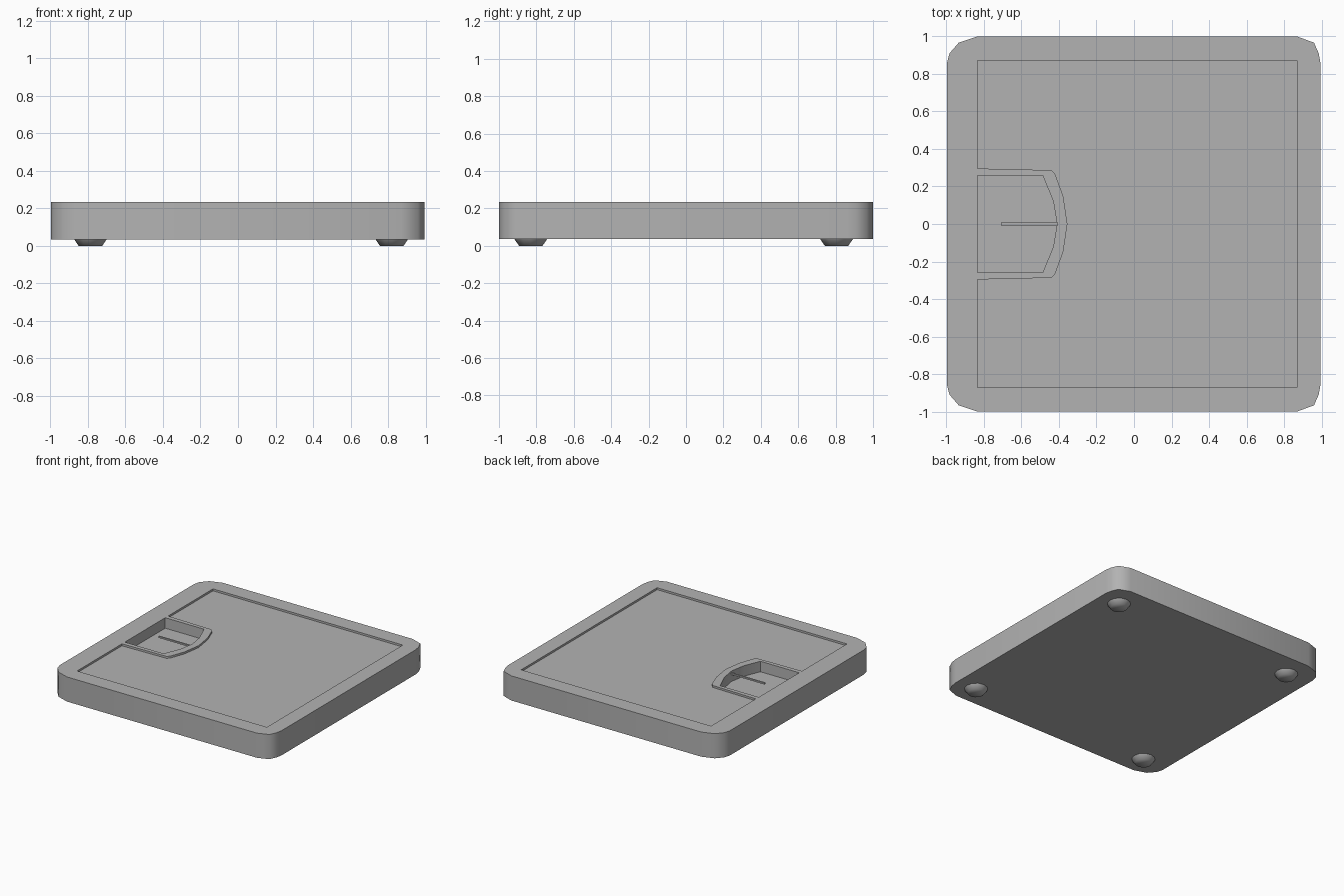
import bpy, bmesh

if "Cube" in bpy.data.objects:
    bpy.data.objects.remove(bpy.data.objects["Cube"])

grey = bpy.data.materials.new("dark_grey")
grey.diffuse_color = (0.45, 0.45, 0.45, 1)
grey.use_nodes = True
grey.node_tree.nodes["Principled BSDF"].inputs["Base Color"].default_value = grey.diffuse_color


def prism(name, outline, z0, z1):
    """Extrude a closed xy outline from z0 up to z1."""
    bm = bmesh.new()
    face = bm.faces.new([bm.verts.new((x, y, z0)) for x, y in outline])
    top = bmesh.ops.extrude_face_region(bm, geom=[face])["geom"]
    bmesh.ops.translate(bm, vec=(0, 0, z1 - z0),
                        verts=[v for v in top if isinstance(v, bmesh.types.BMVert)])
    bmesh.ops.recalc_face_normals(bm, faces=bm.faces)
    mesh = bpy.data.meshes.new(name)
    bm.to_mesh(mesh)
    bm.free()
    mesh.materials.append(grey)
    obj = bpy.data.objects.new(name, mesh)
    bpy.context.collection.objects.link(obj)
    return obj


def mirror_y(half):
    """Close a half outline (y >= 0) with its reflection in y."""
    return half + [(x, -y) for x, y in reversed(half) if y > 0]


def cut(target, cutter):
    """Subtract the cutter, bake the result and remove the cutter."""
    mod = target.modifiers.new("cut", 'BOOLEAN')
    mod.operation = 'DIFFERENCE'
    mod.solver = 'EXACT'
    mod.object = cutter
    bpy.context.view_layer.update()
    graph = bpy.context.evaluated_depsgraph_get()
    mesh = bpy.data.meshes.new_from_object(target.evaluated_get(graph))
    target.modifiers.clear()
    target.data = mesh
    bpy.data.objects.remove(cutter)


def smooth(obj, angle):
    bpy.ops.object.select_all(action='DESELECT')
    obj.select_set(True)
    bpy.context.view_layer.objects.active = obj
    bpy.ops.object.shade_smooth_by_angle(angle=angle)


BOTTOM, TOP = 0.035, 0.235

# Body: slab with rounded corners
body = prism("scale_body", mirror_y([
    (-0.997, 0.86), (-0.984, 0.91), (-0.935, 0.967), (-0.835, 1.0),
    (0.87, 1.0), (0.96, 0.967), (0.985, 0.91), (0.994, 0.86)]), BOTTOM, TOP)

# Shallow standing mat recess, wrapping around the display rim
cut(body, prism("mat_cutter", mirror_y([
    (-0.355, 0.0), (-0.378, 0.15), (-0.42, 0.265), (-0.44, 0.287),
    (-0.835, 0.296), (-0.835, 0.872), (0.87, 0.872)]), TOP - 0.016, 0.3))

# Deep display window with a curved inner end
cut(body, prism("window_cutter", mirror_y([
    (-0.835, 0.259), (-0.487, 0.259), (-0.43, 0.12), (-0.41, 0.0)]), 0.15, 0.3))
smooth(body, 0.95)

# Pointer needle hanging from the curved end of the window
prism("pointer_needle", mirror_y([(-0.71, 0.007), (-0.405, 0.007)]), 0.207, 0.219)

# Four tapered feet
for x, side in ((-0.787, "left"), (0.82, "right")):
    for y, end in ((-0.83, "front"), (0.805, "back")):
        bpy.ops.mesh.primitive_cone_add(vertices=12, radius1=0.063, radius2=0.088,
                                        depth=BOTTOM + 0.002,
                                        location=(x, y, (BOTTOM + 0.002) / 2))
        foot = bpy.context.object
        foot.name = f"foot_{end}_{side}"
        foot.data.materials.append(grey)
        smooth(foot, 1.0)
